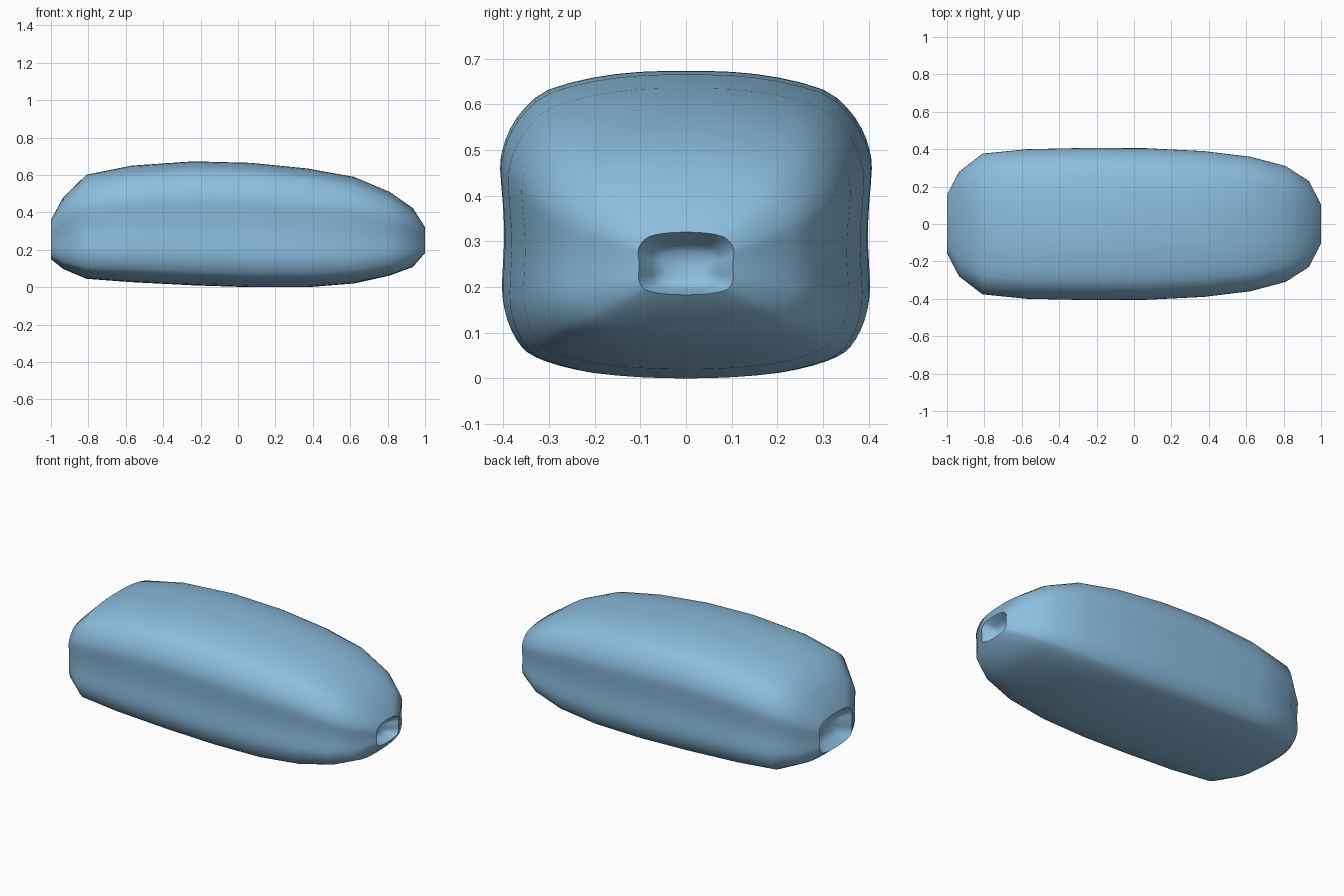
import bpy, bmesh

if "Cube" in bpy.data.objects:
    bpy.data.objects.remove(bpy.data.objects["Cube"])

# Half cross-section, normalised: (half width 0..1, height 0..1), bottom to top
HALF = [(0, 0), (.25, .004), (.5, .018), (.69, .043), (.82, .072), (.89, .105),
        (.945, .16), (.98, .225), (.99, .30), (.978, .44), (.985, .56), (1, .68),
        (.985, .745), (.945, .81), (.865, .88), (.74, .938), (.5, .978),
        (.25, .997), (0, 1)]
COARSE = HALF + [(-y, z) for y, z in HALF[-2:0:-1]]


def refine(pts):
    """Insert a smooth midpoint between neighbouring points of a closed loop."""
    out, n = [], len(pts)
    for i in range(n):
        a, b, c, d = (pts[(i + k) % n] for k in (-1, 0, 1, 2))
        out += [b, tuple((9 * (b[k] + c[k]) - a[k] - d[k]) / 16 for k in (0, 1))]
    return out


SECTION = refine(COARSE)

# Stations along the body: x, half width, bottom, top (first and last are the recessed ends)
STATIONS = [(-.93, .08, .21, .30), (-.955, .115, .18, .335),
            (-1, .157, .155, .365), (-.935, .28, .103, .485),
            (-.81, .376, .05, .607), (-.57, .40, .032, .655), (-.24, .407, .015, .678),
            (.07, .405, .005, .67), (.37, .39, .005, .64), (.62, .36, .025, .595),
            (.81, .31, .067, .515), (.935, .23, .113, .428), (1, .105, .188, .325),
            (.96, .076, .20, .30), (.935, .05, .215, .285)]

# Lofted body with a dimple in each end
bm = bmesh.new()
rings = [[bm.verts.new((x, y * w, b + z * (t - b))) for y, z in SECTION]
         for x, w, b, t in STATIONS]
n = len(SECTION)
for r, s in zip(rings, rings[1:]):
    for i in range(n):
        j = (i + 1) % n
        bm.faces.new((r[i], r[j], s[j], s[i]))
for ring in (rings[0], rings[-1]):
    bm.faces.new(ring)
bmesh.ops.recalc_face_normals(bm, faces=bm.faces)
for f in bm.faces:
    f.smooth = True

# Crisp dimple rims
for ring in (rings[2], rings[-3]):
    for i in range(n):
        bm.edges.get((ring[i], ring[(i + 1) % n])).smooth = False

# Stand on the ground
low = min(v.co.z for v in bm.verts)
bmesh.ops.translate(bm, verts=bm.verts, vec=(0, 0, -low))

mesh = bpy.data.meshes.new("body")
bm.to_mesh(mesh)
bm.free()
body = bpy.data.objects.new("body", mesh)
bpy.context.collection.objects.link(body)

# Blue body colour
blue = bpy.data.materials.new("blue")
blue.diffuse_color = (.265, .515, .737, 1)
blue.use_nodes = True
blue.node_tree.nodes["Principled BSDF"].inputs["Base Color"].default_value = blue.diffuse_color
mesh.materials.append(blue)
